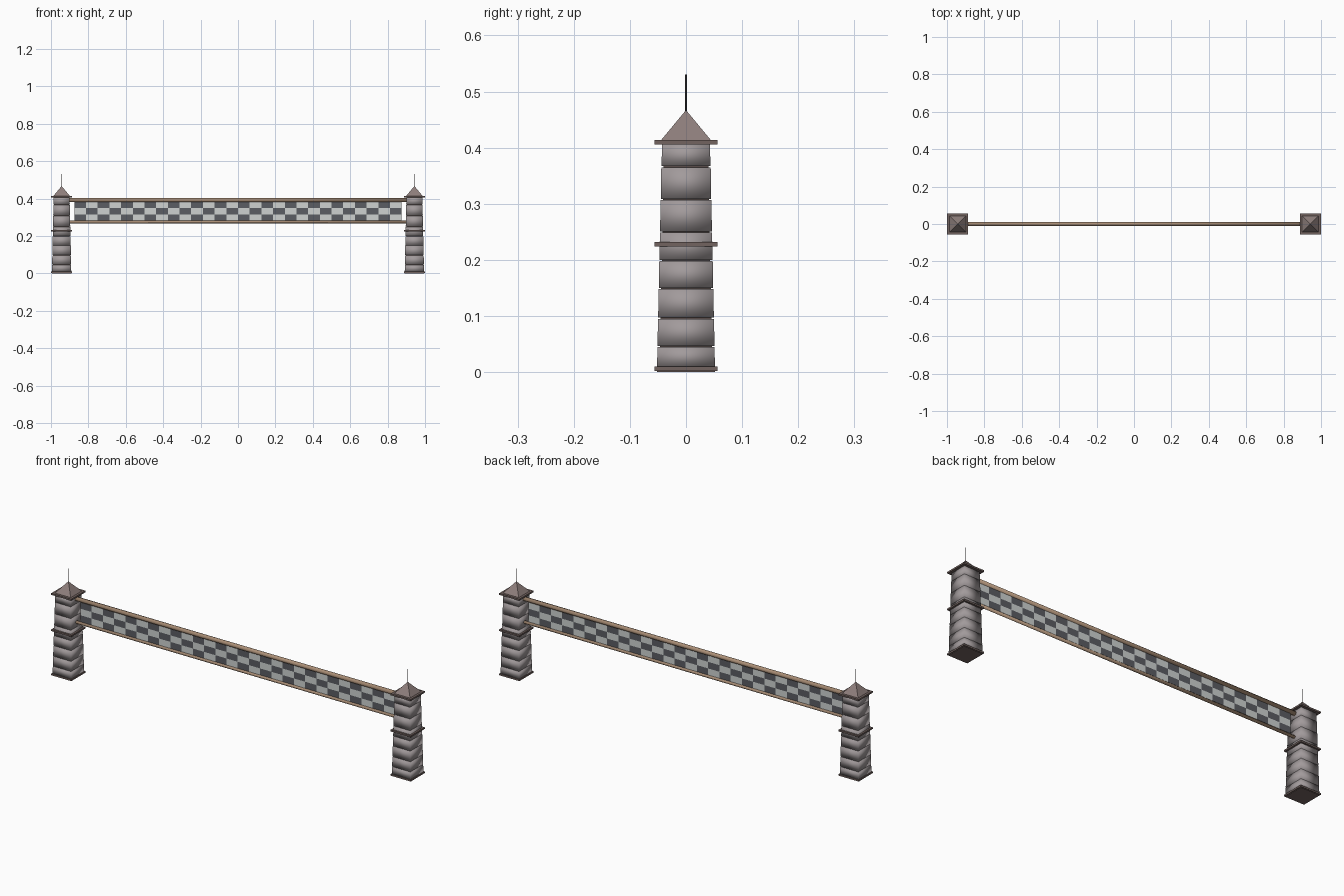
import bpy, bmesh, math

cube = bpy.data.objects.get("Cube")
if cube:
    bpy.data.objects.remove(cube, do_unlink=True)


def material(name, r, g, b):
    m = bpy.data.materials.new(name)
    m.use_nodes = True
    m.diffuse_color = (r, g, b, 1)
    m.node_tree.nodes["Principled BSDF"].inputs["Base Color"].default_value = (r, g, b, 1)
    return m


STONE = material("grey stone", 0.36, 0.325, 0.33)
ROOF = material("roof brown grey", 0.27, 0.21, 0.2)
TRIM = material("dark trim", 0.17, 0.125, 0.115)
WOOD = material("wood", 0.4, 0.27, 0.18)
LIGHT = material("light check", 0.62, 0.65, 0.64)
DARK = material("dark check", 0.105, 0.11, 0.125)
METAL = material("dark metal", 0.07, 0.06, 0.06)


def finish(name, bm, mats, smooth=False):
    bmesh.ops.recalc_face_normals(bm, faces=bm.faces)
    mesh = bpy.data.meshes.new(name)
    bm.to_mesh(mesh)
    bm.free()
    for m in mats:
        mesh.materials.append(m)
    for p in mesh.polygons:
        p.use_smooth = smooth
    ob = bpy.data.objects.new(name, mesh)
    bpy.context.collection.objects.link(ob)
    return ob


def frustum(name, x, z0, z1, w0, w1, mat, smooth=False):
    """Square block from z0 to z1 with half widths w0 and w1."""
    bm = bmesh.new()
    bmesh.ops.create_cube(bm, size=2)
    for v in bm.verts:
        w = w1 if v.co.z > 0 else w0
        v.co = (x + v.co.x * w, v.co.y * w, z1 if v.co.z > 0 else z0)
    bmesh.ops.remove_doubles(bm, verts=bm.verts, dist=1e-5)
    return finish(name, bm, [mat], smooth)


def rod(name, x, z, radius, length, sides, mat, along_x=False):
    bm = bmesh.new()
    bmesh.ops.create_cone(bm, cap_ends=True, segments=sides, radius1=radius,
                          radius2=radius, depth=length)
    ob = finish(name, bm, [mat], True)
    ob.location = (x, 0, z)
    if along_x:
        ob.rotation_euler.y = math.pi / 2
    ob.data.shade_flat() if sides < 6 else None
    return ob


# Towers: stacked tapering stones, three trim slabs, roof and spire
JOINTS = [0.008, 0.046, 0.096, 0.149, 0.199, 0.25, 0.308, 0.366, 0.408]
for side, x in (("left", 0.943), ("right", -0.943)):
    for i, (lo, hi) in enumerate(zip(JOINTS, JOINTS[1:])):
        w = 0.0518 - 0.0225 * lo
        frustum(f"{side}_stone_{i + 1}", x, lo + 0.001, hi - 0.001, w, w - 0.0008, STONE, True)
    frustum(f"{side}_core", x, 0.005, 0.408, 0.047, 0.039, TRIM)
    for part, z in (("base", 0.002), ("middle", 0.224), ("top", 0.406)):
        frustum(f"{side}_{part}_slab", x, z, z + 0.008, 0.056, 0.056, TRIM)
    frustum(f"{side}_foot", x, 0, 0.003, 0.052, 0.052, TRIM)
    frustum(f"{side}_roof", x, 0.414, 0.467, 0.044, 0, ROOF)
    rod(f"{side}_spire", x, 0.49, 0.0015, 0.08, 6, METAL)

# Wooden rails between the towers
rod("upper_rail", 0, 0.392, 0.0105, 1.82, 12, WOOD, True)
rod("lower_rail", 0, 0.275, 0.0075, 1.82, 12, WOOD, True)

# Chequered banner: grid coloured by row and column
COLS, ROWS = 28, 3
HALF, BOTTOM, TOP = 0.875, 0.283, 0.382
bm = bmesh.new()
bmesh.ops.create_grid(bm, x_segments=COLS, y_segments=ROWS, size=1)
for f in bm.faces:
    c = f.calc_center_median()
    col = int((c.x + 1) / 2 * COLS)
    row = int((c.y + 1) / 2 * ROWS)
    f.material_index = (col + row + 1) % 2
for v in bm.verts:
    v.co = (v.co.x * HALF, 0, BOTTOM + (v.co.y + 1) / 2 * (TOP - BOTTOM))
banner = finish("chequered_banner", bm, [LIGHT, DARK])
thick = banner.modifiers.new("thickness", "SOLIDIFY")
thick.thickness = 0.004
thick.offset = 0
